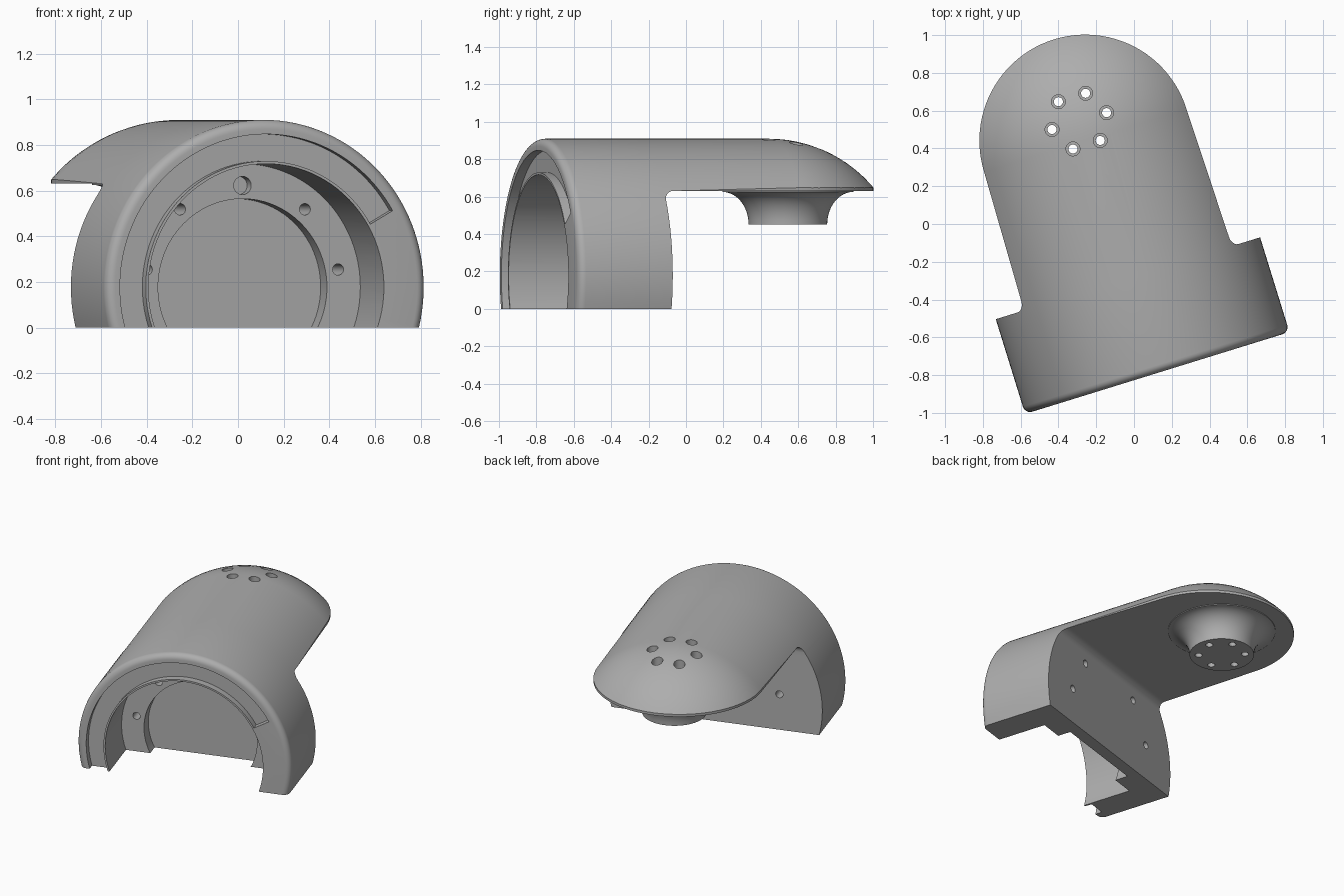
import bpy, bmesh
from math import cos, sin, pi, radians
from mathutils import Matrix

if "Cube" in bpy.data.objects:
    bpy.data.objects.remove(bpy.data.objects["Cube"])

R, AXIS_Z = 0.7325, 0.177          # outer shell radius and height of its axis
FRONT, BACK = -0.79, -0.265        # housing depth range
UNDER = 0.63                       # underside of the arm
TIP_Y, BOSS_Y = 0.498, 0.606       # centres of the rounded tip and the boss
BORE, LIP, RECESS = 0.54, 0.552, 0.67

grey = bpy.data.materials.new("plain grey")
grey.use_nodes = True
colour = (0.42, 0.42, 0.42, 1)
grey.diffuse_color = colour
grey.node_tree.nodes["Principled BSDF"].inputs["Base Color"].default_value = colour


def finish(name, bm):
    bmesh.ops.remove_doubles(bm, verts=bm.verts, dist=1e-5)
    bmesh.ops.recalc_face_normals(bm, faces=bm.faces)
    mesh = bpy.data.meshes.new(name)
    bm.to_mesh(mesh)
    bm.free()
    mesh.materials.append(grey)
    obj = bpy.data.objects.new(name, mesh)
    bpy.context.collection.objects.link(obj)
    return obj


def along_y(a, b, t):
    return (a, t, AXIS_Z + b)


def lathe(name, profile, place, n=96):
    """Revolve (radius, distance) points; the ends are capped."""
    bm = bmesh.new()
    turns = [2 * pi * i / n for i in range(n)]
    rings = []
    for r, t in profile:
        if r == 0:
            rings.append([bm.verts.new(place(0, 0, t))] * n)
        else:
            rings.append([bm.verts.new(place(r * cos(a), r * sin(a), t)) for a in turns])
    for p, q in zip(rings, rings[1:]):
        for i in range(n):
            j = (i + 1) % n
            bm.faces.new(list(dict.fromkeys((p[i], p[j], q[j], q[i]))))
    for ring in (rings[0], rings[-1]):
        if ring[0] != ring[1]:
            bm.faces.new(ring)
    return finish(name, bm)


def prism(name, points, place, t0, t1):
    bm = bmesh.new()
    ends = [[bm.verts.new(place(a, b, t)) for a, b in points] for t in (t0, t1)]
    for end in ends:
        bm.faces.new(end)
    for i in range(len(points)):
        j = (i + 1) % len(points)
        bm.faces.new((ends[0][i], ends[0][j], ends[1][j], ends[1][i]))
    return finish(name, bm)


def combine(target, tool, operation="DIFFERENCE"):
    tool.hide_render = True
    mod = target.modifiers.new(operation, "BOOLEAN")
    mod.operation, mod.solver, mod.object = operation, "EXACT", tool
    bpy.context.view_layer.objects.active = target
    bpy.ops.object.modifier_apply(modifier=mod.name)
    bpy.data.objects.remove(tool)


def arc(radius, a0, a1, n, cx=0, cy=0):
    steps = [radians(a0 + (a1 - a0) * i / n) for i in range(n + 1)]
    return [(cx + radius * cos(a), cy + radius * sin(a)) for a in steps]


def side_profile(y, z, x):
    return (x, y, z)


def drill(name, radius, x, y, z0, z1):
    return lathe(name, [(radius, z0), (radius, z1)],
                 lambda a, b, t: (x + a, y + b, t), 24)


def drill_back(name, radius, x, z, y0, y1):
    return lathe(name, [(radius, y0), (radius, y1)],
                 lambda a, b, t: (x + a, t, z + b), 24)


# Shell: rounded front edge, long barrel and a ball-shaped far end
edge = 0.04
profile = [(0, FRONT)]
profile += [(R - edge + edge * sin(a), FRONT + edge - edge * cos(a))
            for a in [pi / 2 * i / 6 for i in range(7)]]
profile += [(R, BACK)]
profile += [(r, y) for r, y in arc(R, 0, 90, 24, 0, TIP_Y)][:-1]
profile += [(0, TIP_Y + R)]
body = lathe("shower_bracket_body", profile, along_y, 128)
body.name = "bracket_body"

# Flat base, and the filleted space beneath the arm
combine(body, prism("ground_cut", [(-1, -1), (0, -1), (0, 0), (-1, 0)], side_profile, -1, 1))
fillet = 0.05
under = [(BACK, -1)] + arc(fillet, 180, 90, 6, BACK + fillet, UNDER - fillet)
under += [(1.5, UNDER), (1.5, -1)]
combine(body, prism("arm_underside_cut", under, side_profile, -1, 1))

# Blunt the thin rim of the arm
inner = [(0.61, -0.23), (0.575, -0.2)] + arc(0.561, 0, 180, 48, 0, TIP_Y)
inner += [(-0.575, -0.2), (-0.61, -0.23)]
outer = [(-0.9, -0.23), (-0.9, 1.5), (0.9, 1.5), (0.9, -0.23)]
combine(body, prism("rim_trim", inner + outer, lambda a, b, t: (a, b, t), 0.55, 0.75))

# Flared boss beneath the tip
flare = [(0, 0.66), (0.35, 0.66), (0.35, 0.629)]
flare += [(0.35 - 0.14 * sin(a), 0.45 + 0.175 * cos(a))
          for a in [pi / 2 * i / 12 for i in range(13)]]
flare += [(0, 0.45)]
boss = lathe("boss", flare, lambda a, b, t: (a, BOSS_Y + b, t))
combine(body, boss, "UNION")

# Stepped bore opening at the front
combine(body, lathe("main_bore", [(BORE, -1), (BORE, -0.44)], along_y))
combine(body, lathe("inner_bore", [(0.387, -0.6), (0.387, -0.347)], along_y))

# Shallow curved recess that stops short on one side
sector = arc(RECESS, 30, 216, 64) + arc(LIP, 216, 30, 64)
combine(body, prism("front_recess", sector, along_y, -0.9, FRONT + 0.05))

# Mounting holes through the back wall, with a wider blind one at the top
for angle in (10, 50, 130, 170):
    a = radians(angle)
    combine(body, drill_back("mount_hole", 0.025, 0.445 * cos(a),
                             AXIS_Z + 0.445 * sin(a), -0.5, -0.2))
combine(body, drill_back("locating_hole", 0.04, 0, AXIS_Z + 0.445, -0.5, -0.38))

# Ring of stepped screw holes through the boss
for i in range(6):
    a = i * pi / 3
    x, y = 0.151 * cos(a), BOSS_Y + 0.151 * sin(a)
    combine(body, drill("screw_hole", 0.024, x, y, 0.3, 1.1))
    combine(body, drill("screw_head_hole", 0.037, x, y, 0.56, 1.1))

# Turn the bracket into its final pose
body.data.transform(Matrix.Rotation(radians(17.2), 4, "Z") @ Matrix.Translation((-0.1155, 0, 0)))
bpy.ops.object.select_all(action="DESELECT")
body.select_set(True)
bpy.context.view_layer.objects.active = body
bpy.ops.object.shade_smooth_by_angle(angle=radians(32))
